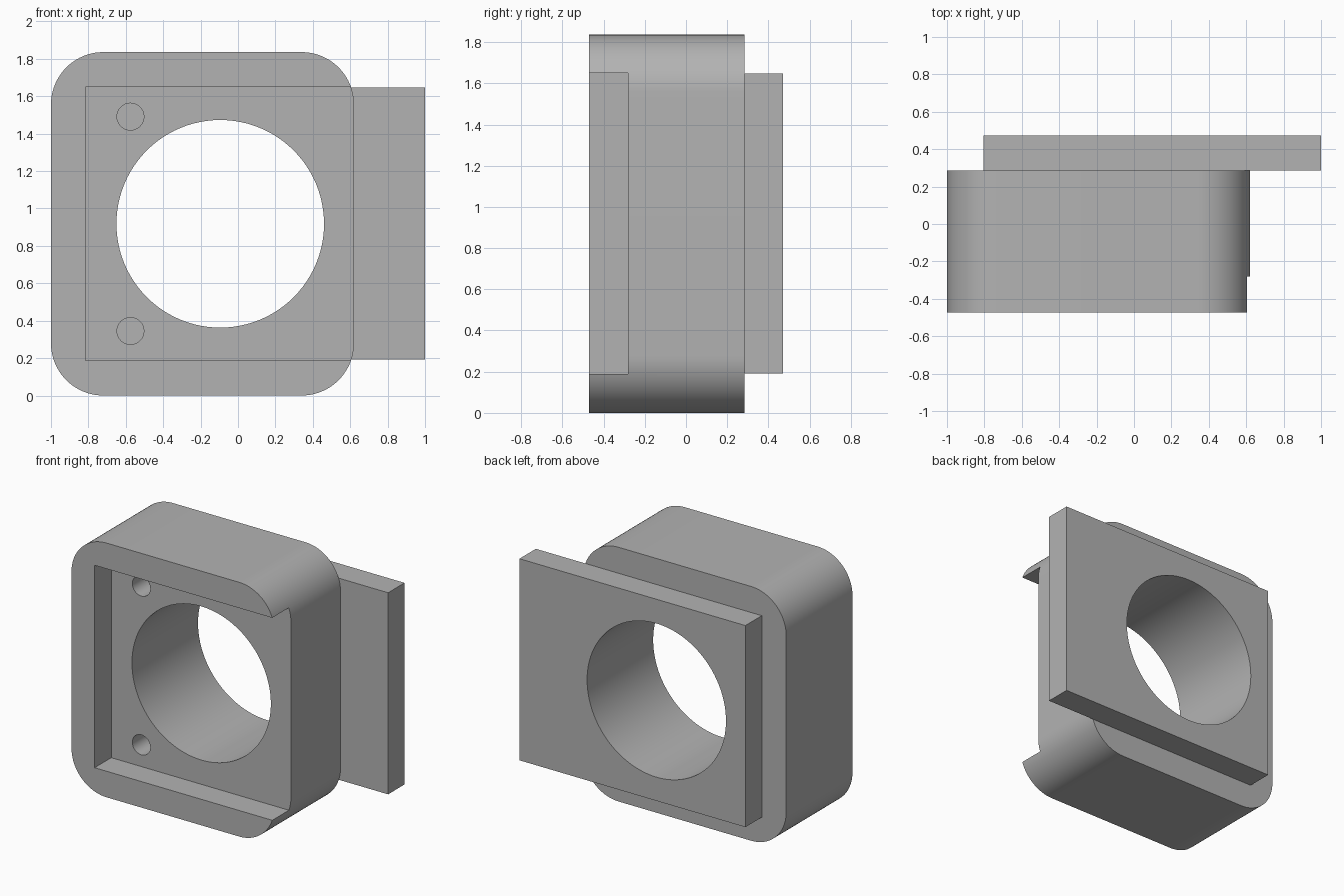
import bpy, bmesh, math

if "Cube" in bpy.data.objects:
    bpy.data.objects.remove(bpy.data.objects["Cube"])

grey = bpy.data.materials.new("plain grey")
grey.use_nodes = True
COLOUR = (0.45, 0.45, 0.45, 1)
grey.diffuse_color = COLOUR
grey.node_tree.nodes["Principled BSDF"].inputs["Base Color"].default_value = COLOUR

FRONT, FLOOR, JOINT, BACK = -0.472, -0.282, 0.285, 0.472
HEIGHT, MID = 1.836, 0.918


def prism(name, outline, y0, y1):
    """Extrude an outline in the x-z plane from y0 to y1."""
    bm = bmesh.new()
    face = bm.faces.new([bm.verts.new((x, y0, z)) for x, z in outline])
    grown = bmesh.ops.extrude_face_region(bm, geom=[face])["geom"]
    verts = [v for v in grown if isinstance(v, bmesh.types.BMVert)]
    bmesh.ops.translate(bm, verts=verts, vec=(0, y1 - y0, 0))
    bmesh.ops.recalc_face_normals(bm, faces=bm.faces)
    mesh = bpy.data.meshes.new(name)
    bm.to_mesh(mesh)
    bm.free()
    mesh.materials.append(grey)
    obj = bpy.data.objects.new(name, mesh)
    bpy.context.collection.objects.link(obj)
    return obj


def arc(cx, cz, r, start, end, steps):
    angles = [math.radians(start + (end - start) * i / steps) for i in range(steps + 1)]
    return [(cx + r * math.cos(a), cz + r * math.sin(a)) for a in angles]


def circle(cx, cz, r, steps):
    return arc(cx, cz, r, 0, 360, steps)[:-1]


def rectangle(x0, x1, z0, z1):
    return [(x0, z0), (x1, z0), (x1, z1), (x0, z1)]


def rounded(x0, x1, z0, z1, r):
    corners = [(x1 - r, z1 - r), (x0 + r, z1 - r), (x0 + r, z0 + r), (x1 - r, z0 + r)]
    return [p for i, (x, z) in enumerate(corners)
            for p in arc(x, z, r, 90 * i, 90 * i + 90, 20)]


def cut(obj, outline, y0, y1):
    cutter = prism("cutter", outline, y0, y1)
    cutter.hide_render = True
    mod = obj.modifiers.new("cut", "BOOLEAN")
    mod.operation, mod.solver, mod.object = "DIFFERENCE", "EXACT", cutter
    bpy.context.view_layer.objects.active = obj
    bpy.ops.object.modifier_apply(modifier=mod.name)
    bpy.data.objects.remove(cutter)


# Rounded housing and the flat back plate that slides out to one side
housing = prism("housing", rounded(-1, 0.62, 0, HEIGHT, 0.28), FRONT, JOINT)
plate = prism("back_plate", rectangle(-0.805, 1, 0.192, 1.648), JOINT, BACK)

# Front recess, open on the left side
cut(housing, rectangle(-0.815, 1.2, 0.188, 1.65), FRONT - 0.2, FLOOR)

# Main bore through both parts
for part in (housing, plate):
    cut(part, circle(-0.095, MID, 0.555, 96), -1, 1)

# Two small screw holes in the recess floor
for side in (-1, 1):
    cut(housing, circle(-0.575, MID + side * 0.573, 0.072, 32), FRONT - 0.1, 1)

# Smooth curved walls, keep edges sharp
for part in (housing, plate):
    bpy.ops.object.select_all(action="DESELECT")
    part.select_set(True)
    bpy.context.view_layer.objects.active = part
    bpy.ops.object.shade_smooth_by_angle(angle=math.radians(30))
